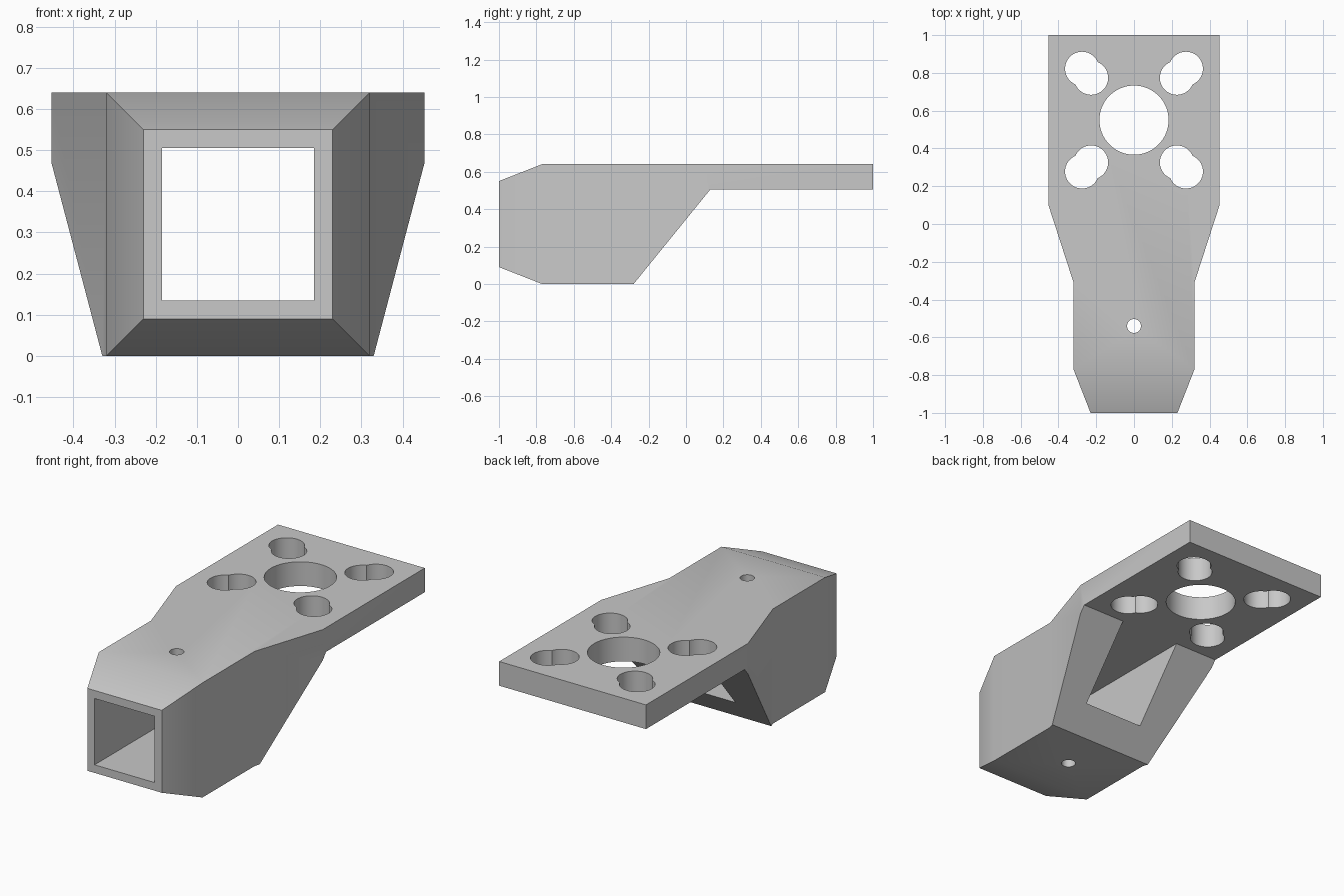
import bpy
import bmesh
import math
from mathutils import Vector

default = bpy.data.objects.get("Cube")
if default:
    bpy.data.objects.remove(default, do_unlink=True)

grey = bpy.data.materials.new("plain grey")
grey.use_nodes = True
colour = (0.58, 0.58, 0.58, 1)
grey.diffuse_color = colour
grey.node_tree.nodes["Principled BSDF"].inputs["Base Color"].default_value = colour


def prism(name, points, sweep):
    """Extrude a closed outline of 3D points along a vector."""
    bm = bmesh.new()
    face = bm.faces.new([bm.verts.new(p) for p in points])
    extruded = bmesh.ops.extrude_face_region(bm, geom=[face])["geom"]
    verts = [v for v in extruded if isinstance(v, bmesh.types.BMVert)]
    bmesh.ops.translate(bm, verts=verts, vec=Vector(sweep))
    bmesh.ops.recalc_face_normals(bm, faces=bm.faces)
    mesh = bpy.data.meshes.new(name)
    bm.to_mesh(mesh)
    bm.free()
    mesh.materials.append(grey)
    obj = bpy.data.objects.new(name, mesh)
    bpy.context.collection.objects.link(obj)
    return obj


def cylinder(x, y, radius, bottom, top, sides=64):
    ring = [(x + radius * math.cos(2 * math.pi * i / sides),
             y + radius * math.sin(2 * math.pi * i / sides), bottom)
            for i in range(sides)]
    return prism("hole_cutter", ring, (0, 0, top - bottom))


def combine(target, tool, operation):
    """Apply a boolean and discard the tool."""
    tool.hide_render = True
    mod = target.modifiers.new("shape", 'BOOLEAN')
    mod.operation = operation
    mod.solver = 'EXACT'
    mod.object = tool
    bpy.context.view_layer.objects.active = target
    bpy.ops.object.modifier_apply(modifier=mod.name)
    bpy.data.objects.remove(tool, do_unlink=True)


# Body: side profile swept across the width
profile = [(-1, 0.09), (-0.77, 0), (-0.28, 0), (0.13, 0.505),
           (1, 0.505), (1, 0.64), (-0.77, 0.64), (-1, 0.55)]
bracket = prism("mounting_bracket", [(-0.6, y, z) for y, z in profile], (1.2, 0, 0))

# Plan outline trims the sides to the tapered nose and flared plate
half = [(0.14, -1.23), (0.32, -0.77), (0.32, -0.31), (0.453, 0.10), (0.453, 1.2)]
outline = half + [(-x, y) for x, y in reversed(half)]
combine(bracket, prism("plan_trim", [(x, y, -0.1) for x, y in outline], (0, 0, 1)), 'INTERSECT')

# Square channel from the nose out through the sloped back
w = 0.185
channel = [(-w, -1.2, 0.135), (w, -1.2, 0.135), (w, -1.2, 0.505), (-w, -1.2, 0.505)]
combine(bracket, prism("channel_cutter", channel, (0, 1.5, 0)), 'DIFFERENCE')

# Pin hole through the top and bottom walls, large centre hole in the plate
combine(bracket, cylinder(0, -0.54, 0.037, -0.2, 0.9, 32), 'DIFFERENCE')
combine(bracket, cylinder(0, 0.55, 0.183, 0.4, 0.8, 96), 'DIFFERENCE')

# Four diagonal double holes around the centre
for sx in (-1, 1):
    for sy in (-1, 1):
        for dx, dy in ((0.275, 0.272), (0.227, 0.224)):
            combine(bracket, cylinder(sx * dx, 0.55 + sy * dy, 0.09, 0.4, 0.8), 'DIFFERENCE')

# Smooth the shallow bends and hole walls, keep the corners sharp
bpy.ops.object.select_all(action='DESELECT')
bracket.select_set(True)
bpy.context.view_layer.objects.active = bracket
bpy.ops.object.shade_smooth_by_angle(angle=math.radians(30))
